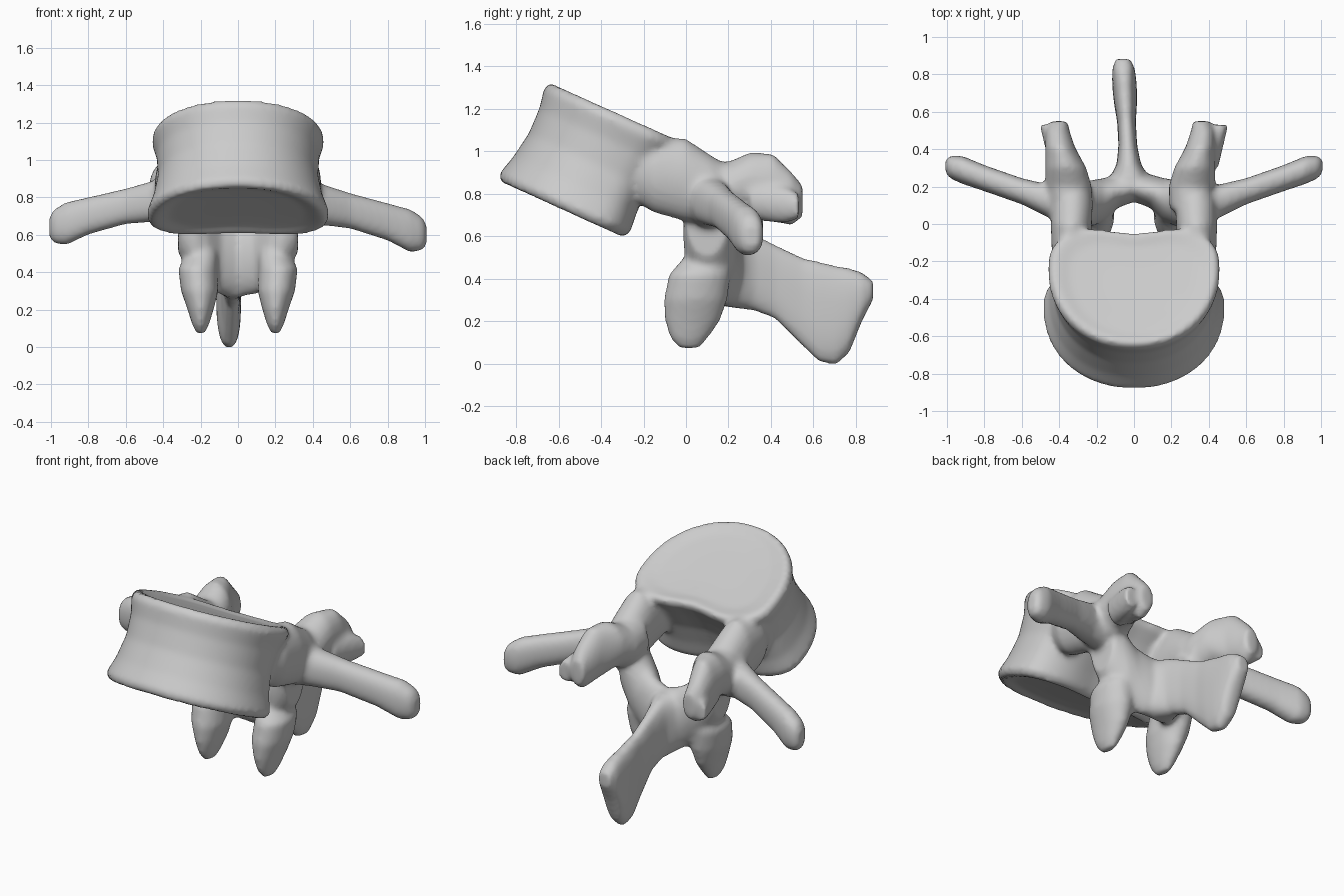
import bpy, bmesh, math
from mathutils import Vector

cube = bpy.data.objects.get("Cube")
if cube:
    bpy.data.objects.remove(cube, do_unlink=True)

X, Y, Z = Vector((1, 0, 0)), Vector((0, 1, 0)), Vector((0, 0, 1))
bm = bmesh.new()


def power(c, e):
    return math.copysign(abs(c) ** e, c)


def skin(rings):
    """Bridge equal rings into a closed volume."""
    loops = [[bm.verts.new(p) for p in ring] for ring in rings]
    n = len(loops[0])
    for a, b in zip(loops, loops[1:]):
        for i in range(n):
            j = (i + 1) % n
            bm.faces.new((a[i], a[j], b[j], b[i]))
    bm.faces.new(loops[0][::-1])
    bm.faces.new(loops[-1])


def limb(stations, u, v, side=1, square=1.0, sides=28):
    """Oval loft through (x, y, z, radius along u, radius along v)."""
    rings = []
    for x, y, z, ru, rv in stations:
        ring = []
        for i in range(sides):
            t = math.tau * i / sides
            p = Vector((x, y, z)) + u * ru * power(math.cos(t), square) \
                + v * rv * power(math.sin(t), square)
            p.x *= side
            ring.append(p)
        rings.append(ring)
    skin(rings)


# Body: tilted, waisted drum, round in front, squarer and notched behind
low, high = Vector((0, -0.578, 0.722)), Vector((0, -0.335, 1.185))
plate_dir = Vector((0, 0.91, -0.41))


def body_ring(t, scale, sides=72):
    centre = low.lerp(high, t)
    wide = 0.485 - 0.03 * t
    widest = 0.12
    front, back = 0.345 + widest, 0.345 + 0.03 * t - widest
    ring = []
    for i in range(sides):
        a = math.tau * i / sides
        s = math.sin(a)
        if s > 0:
            x = wide * power(math.cos(a), 0.7)
            v = widest + back * s ** 0.7
            v -= 0.05 * math.exp(-(x / 0.2) ** 2) * s
        else:
            x = wide * power(math.cos(a), 0.95)
            v = widest + front * power(s, 0.95)
        ring.append(centre + X * x * scale + plate_dir * v * scale)
    return ring


skin([body_ring(t, s) for t, s in (
    (0.05, 0.4), (0.04, 0.75), (0, 0.9), (0, 0.96), (0.07, 1.01), (0.25, 0.95),
    (0.5, 0.91), (0.75, 0.94), (0.93, 1.01), (1, 0.97), (1, 0.9),
    (0.97, 0.75), (0.96, 0.4))])

# Paired parts, given for the left side
pedicle = [(0.3, -0.32, 0.93, 0.08, 0.12), (0.335, -0.15, 0.89, 0.105, 0.18),
           (0.335, 0, 0.865, 0.11, 0.195), (0.33, 0.12, 0.82, 0.11, 0.16),
           (0.32, 0.22, 0.8, 0.09, 0.12)]
transverse = [(0.3, 0.1, 0.8, 0.1, 0.16), (0.45, 0.12, 0.77, 0.09, 0.11),
              (0.6, 0.175, 0.74, 0.07, 0.095), (0.8, 0.245, 0.685, 0.07, 0.1),
              (0.92, 0.29, 0.64, 0.075, 0.115), (0.985, 0.305, 0.625, 0.06, 0.09),
              (1.008, 0.31, 0.62, 0.035, 0.055)]
upper_joint = [(0.32, 0.08, 0.82, 0.11, 0.14), (0.33, 0.2, 0.82, 0.125, 0.13),
               (0.345, 0.3, 0.855, 0.11, 0.14), (0.375, 0.41, 0.83, 0.08, 0.16),
               (0.39, 0.5, 0.775, 0.065, 0.125), (0.38, 0.55, 0.765, 0.045, 0.075)]
knob = [(0.38, 0.3, 0.77, 0.07, 0.09), (0.43, 0.45, 0.75, 0.055, 0.09),
        (0.46, 0.53, 0.74, 0.045, 0.065)]
lower_joint = [(0.27, 0.12, 0.75, 0.08, 0.08), (0.2, 0.13, 0.6, 0.08, 0.09),
               (0.19, 0.1, 0.5, 0.085, 0.11), (0.215, 0.065, 0.42, 0.105, 0.145),
               (0.205, 0.045, 0.3, 0.1, 0.15), (0.2, 0.03, 0.2, 0.07, 0.13),
               (0.2, 0.015, 0.12, 0.045, 0.09), (0.2, 0.015, 0.07, 0.02, 0.045)]
# The laminae meet in a V behind the canal
lamina = [(-0.03, 0.205, 0.45, 0.075, 0.18), (0.09, 0.175, 0.47, 0.09, 0.19),
          (0.16, 0.13, 0.51, 0.115, 0.2), (0.23, 0.11, 0.58, 0.125, 0.22),
          (0.32, 0.1, 0.72, 0.11, 0.22)]
for side in (1, -1):
    limb(pedicle, X, Z, side)
    # The left arm droops slightly more than the right
    limb([(x, y, z - 0.02 * side * x, a, b) for x, y, z, a, b in transverse],
         Y, Z, side, 0.85)
    # The left upper joint sits slightly nearer the middle
    limb([(x - 0.02 * side, y, z, a, b) for x, y, z, a, b in upper_joint],
         X, Z, side)
    limb(knob, X, Z, side)
    limb(lower_joint, X, Y, side)
    limb(lamina, Y, Z, side)

# Spinous blade: thin plate given as (y, top, bottom, half thickness)
blade = [(0.17, 0.63, 0.27, 0.15), (0.24, 0.63, 0.26, 0.11), (0.32, 0.61, 0.25, 0.065),
         (0.42, 0.56, 0.21, 0.05), (0.55, 0.5, 0.08, 0.05), (0.63, 0.48, 0.005, 0.06),
         (0.71, 0.46, -0.007, 0.065), (0.77, 0.45, 0.05, 0.065),
         (0.83, 0.43, 0.2, 0.06), (0.882, 0.39, 0.3, 0.04)]
limb([(-0.01 - 0.055 * y, y, (top + bot) / 2, half, (top - bot) / 2)
      for y, top, bot, half in blade], X, Z, square=0.8)

bmesh.ops.recalc_face_normals(bm, faces=bm.faces[:])
mesh = bpy.data.meshes.new("vertebra")
bm.to_mesh(mesh)
bm.free()
bone = bpy.data.objects.new("vertebra", mesh)
bpy.context.scene.collection.objects.link(bone)

# Fuse the overlapping parts and soften the joins
remesh = bone.modifiers.new("fuse", "REMESH")
remesh.mode = "VOXEL"
remesh.voxel_size = 0.016
remesh.use_smooth_shade = True
smooth = bone.modifiers.new("soften", "SMOOTH")
smooth.factor = 0.5
smooth.iterations = 7
bpy.context.view_layer.update()
graph = bpy.context.evaluated_depsgraph_get()
fused = bpy.data.meshes.new_from_object(bone.evaluated_get(graph))
bone.modifiers.clear()
bone.data = fused

grey = bpy.data.materials.new("bone_grey")
grey.use_nodes = True
colour = (0.6, 0.6, 0.6, 1)
grey.diffuse_color = colour
grey.node_tree.nodes["Principled BSDF"].inputs["Base Color"].default_value = colour
fused.materials.clear()
fused.materials.append(grey)
